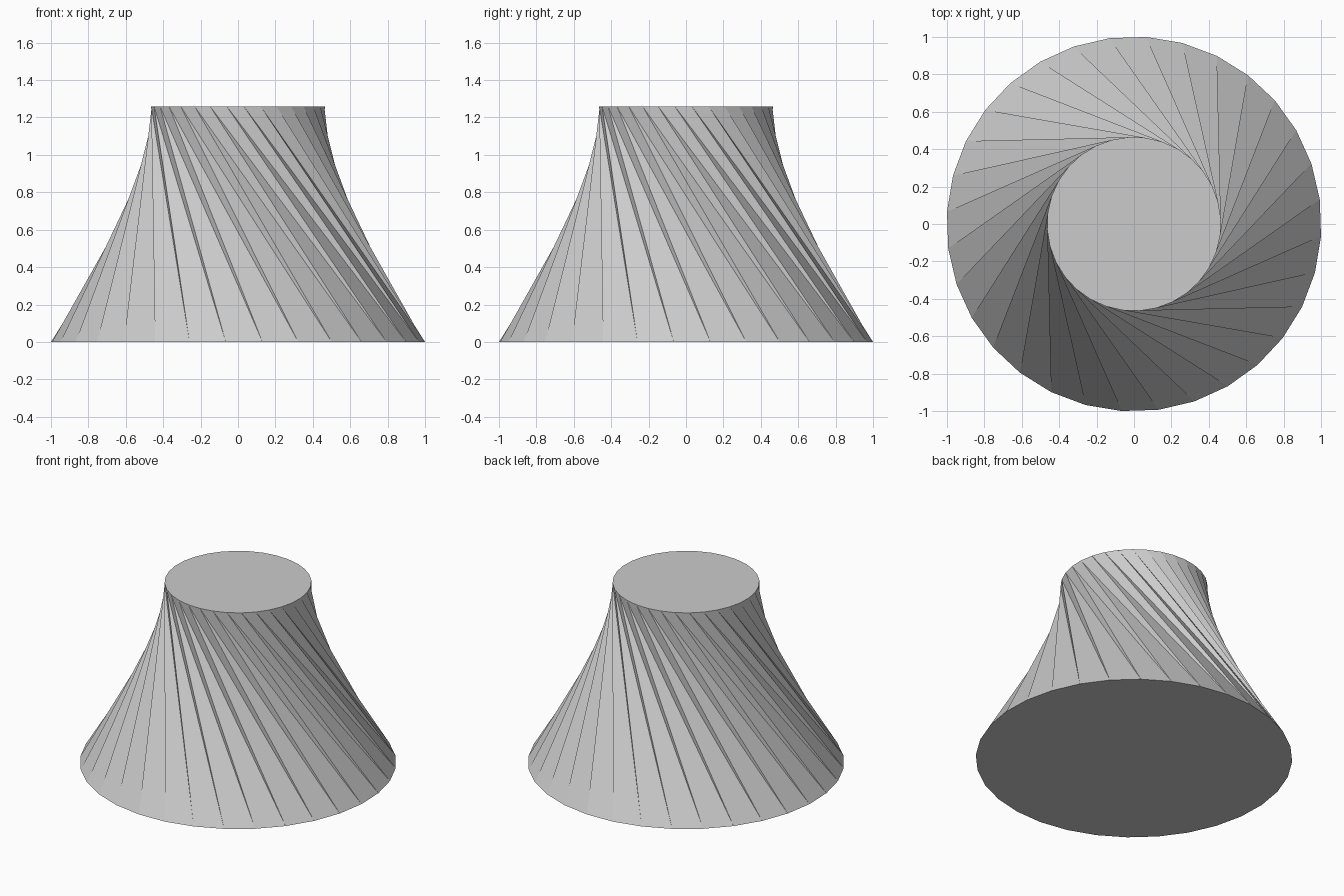
import bpy, bmesh, math

if "Cube" in bpy.data.objects:
    bpy.data.objects.remove(bpy.data.objects["Cube"])

SIDES = 32
HEIGHT = 1.26
BASE_R, TOP_R = 1.002, 0.465
STEP = 2 * math.pi / SIDES
BASE_START = math.radians(7.5)
TWIST = math.radians(60)      # the top ring turns clockwise against the base

grey = bpy.data.materials.new("light_grey")
grey.diffuse_color = (0.6, 0.6, 0.6, 1)
grey.use_nodes = True
grey.node_tree.nodes["Principled BSDF"].inputs["Base Color"].default_value = grey.diffuse_color


def ring(bm, radius, z, start):
    return [bm.verts.new((radius * math.cos(start + i * STEP),
                          radius * math.sin(start + i * STEP), z))
            for i in range(SIDES)]


# Twisted tapering body: two rings joined by pleated triangles
bm = bmesh.new()
base = ring(bm, BASE_R, 0, BASE_START)
top = ring(bm, TOP_R, HEIGHT, BASE_START - TWIST)
for i in range(SIDES):
    j = (i + 1) % SIDES
    bm.faces.new((base[i], base[j], top[i]))
    bm.faces.new((base[j], top[j], top[i]))

# Flat caps
bm.faces.new(top)
bm.faces.new(base[::-1])

mesh = bpy.data.meshes.new("twisted_cone")
bm.to_mesh(mesh)
bm.free()
mesh.materials.append(grey)
body = bpy.data.objects.new("twisted_cone", mesh)
bpy.context.collection.objects.link(body)
